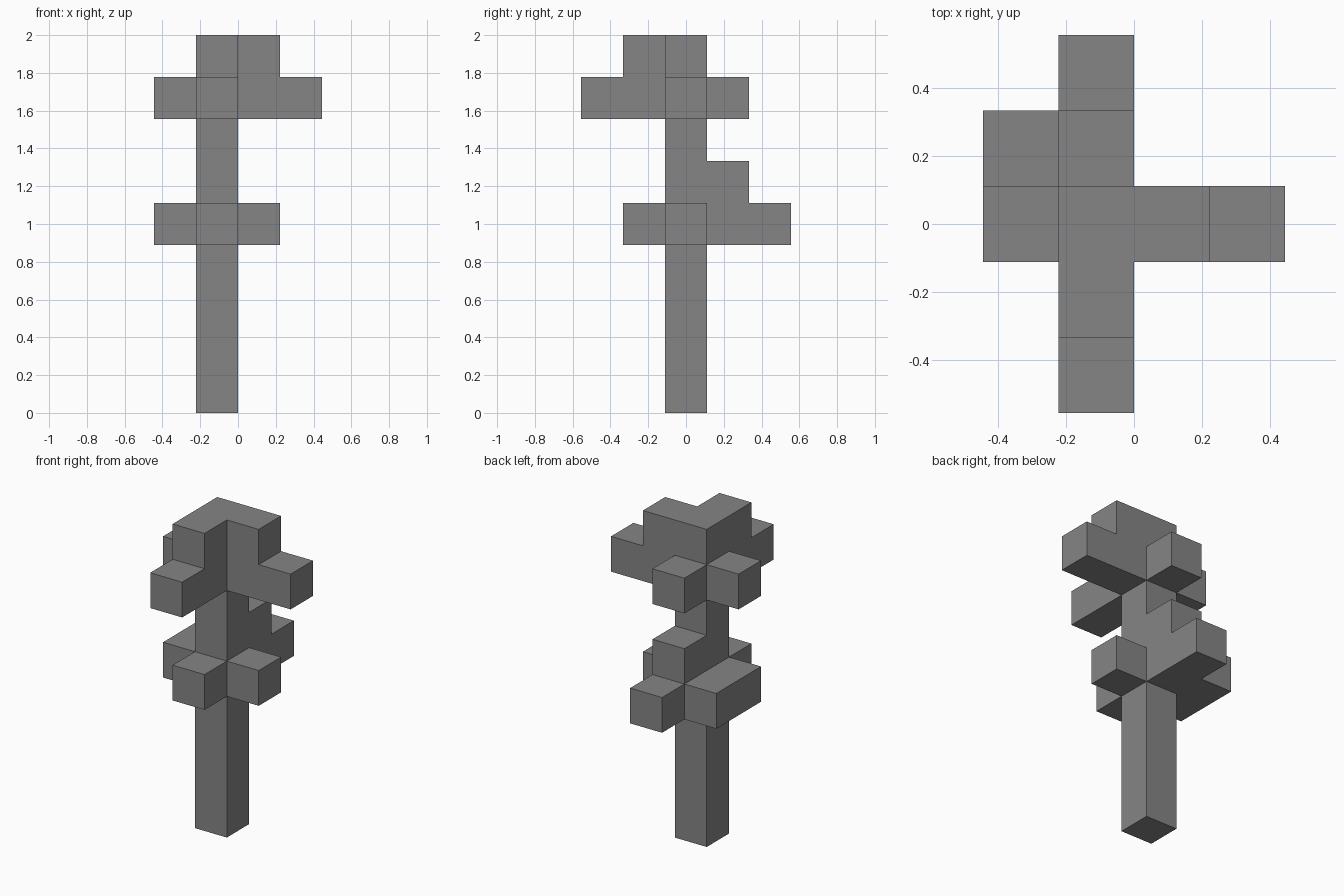
import bpy
import bmesh
from mathutils import Vector

cube = bpy.data.objects.get("Cube")
if cube:
    bpy.data.objects.remove(cube, do_unlink=True)

UNIT = 2 / 9  # edge of one block
ORIGIN = Vector((-UNIT / 2, 0, UNIT / 2))  # centre of the lowest trunk block

grey = bpy.data.materials.new("grey")
grey.use_nodes = True
GREY = (0.235, 0.235, 0.235, 1)
grey.diffuse_color = GREY
grey.node_tree.nodes["Principled BSDF"].inputs["Base Color"].default_value = GREY

# Blocks of each part, as steps from the lowest trunk block
PARTS = {
    "trunk": [(0, 0, k) for k in range(9)],
    "lower_front_branch": [(0, -1, 4)],
    "lower_left_branch": [(1, 0, 4)],
    "lower_right_branch": [(-1, 0, 4), (-1, 1, 4)],
    "lower_back_branch": [(0, 1, 4), (0, 2, 4), (0, 1, 5)],
    "upper_front_branch": [(0, -1, 7), (0, -2, 7), (0, -1, 8)],
    "upper_left_branch": [(1, 0, 7), (2, 0, 7), (1, 0, 8)],
    "upper_right_branch": [(-1, 0, 7)],
    "upper_back_branch": [(0, 1, 7)],
}
FILLED = {block for blocks in PARTS.values() for block in blocks}


def build_part(name, blocks):
    """Skin the blocks, leaving out faces hidden against a neighbour."""
    bm = bmesh.new()
    for block in blocks:
        for axis in range(3):
            for sign in (-1, 1):
                normal = Vector((0, 0, 0))
                normal[axis] = sign
                if tuple(int(a + b) for a, b in zip(block, normal)) in FILLED:
                    continue
                u = Vector((0, 0, 0))
                u[(axis + 1) % 3] = 1
                v = normal.cross(u)
                corners = (-u - v, u - v, u + v, v - u)
                bm.faces.new([bm.verts.new(ORIGIN + (Vector(block) + (normal + c) / 2) * UNIT)
                              for c in corners])
    bmesh.ops.remove_doubles(bm, verts=bm.verts[:], dist=0.001)
    # Merge coplanar squares into clean flat faces
    bmesh.ops.dissolve_limit(bm, angle_limit=0.01, verts=bm.verts[:], edges=bm.edges[:])
    mesh = bpy.data.meshes.new(name)
    bm.to_mesh(mesh)
    bm.free()
    mesh.materials.append(grey)
    bpy.context.collection.objects.link(bpy.data.objects.new(name, mesh))


for part_name, part_blocks in PARTS.items():
    build_part(part_name, part_blocks)
